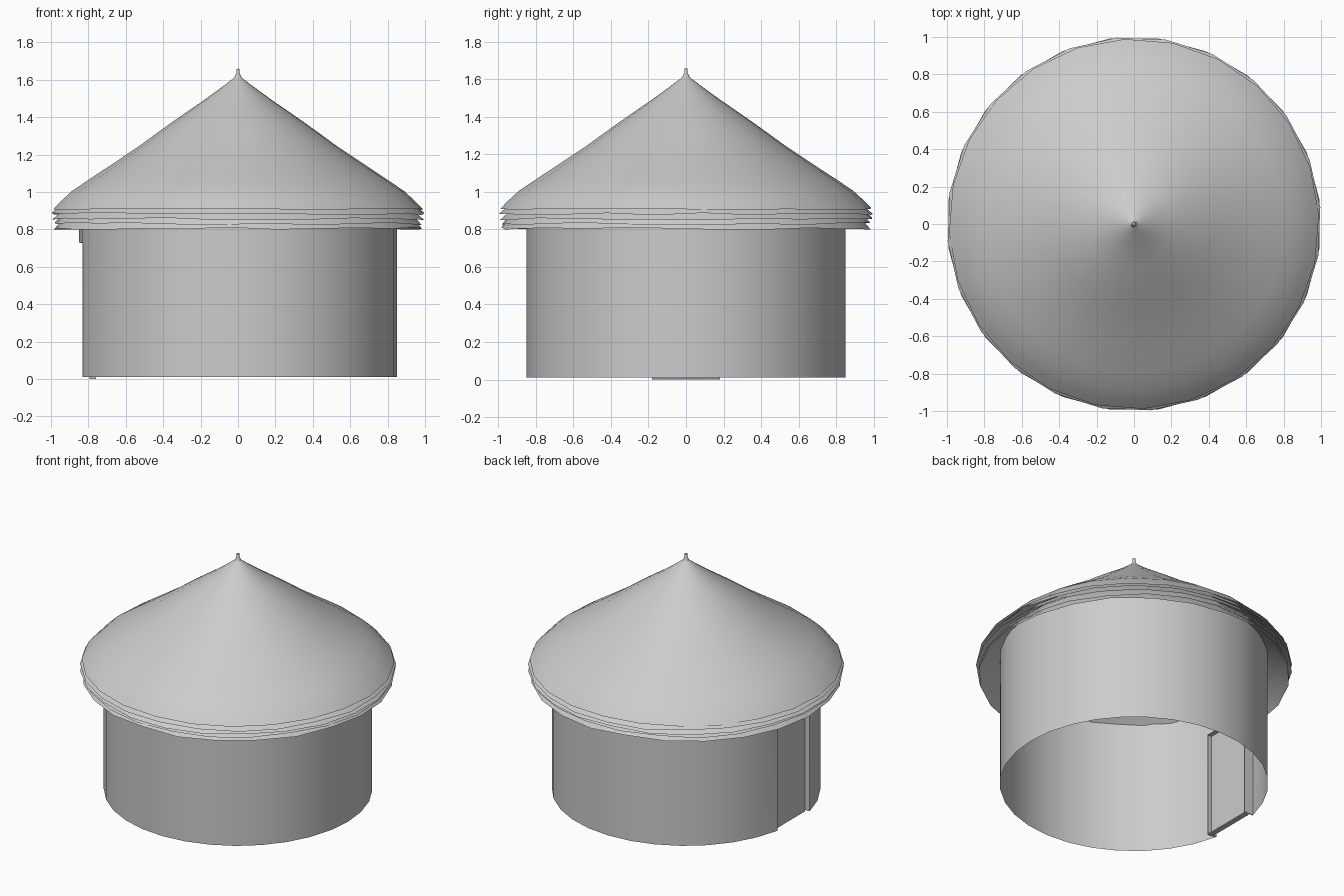
import bpy, bmesh, math, random

if "Cube" in bpy.data.objects:
    bpy.data.objects.remove(bpy.data.objects["Cube"])
random.seed(4)


def make_object(name, verts, faces, smooth=True):
    me = bpy.data.meshes.new(name)
    me.from_pydata(verts, [], faces)
    bm = bmesh.new()
    bm.from_mesh(me)
    bmesh.ops.remove_doubles(bm, verts=bm.verts, dist=0.0005)
    bmesh.ops.recalc_face_normals(bm, faces=bm.faces)
    bm.to_mesh(me)
    bm.free()
    ob = bpy.data.objects.new(name, me)
    bpy.context.collection.objects.link(ob)
    if smooth:
        bpy.ops.object.select_all(action='DESELECT')
        ob.select_set(True)
        bpy.context.view_layer.objects.active = ob
        bpy.ops.object.shade_smooth_by_angle(angle=math.radians(30))
    return ob


def revolve(name, profile, sides, wobble=0.0, phase=0.0):
    """Spin an (r, z) profile around z, with a little vertical wobble at the rim."""
    verts, faces = [], []
    jit = [random.uniform(-wobble, wobble) for _ in range(sides)]
    for r, z in profile:
        for i in range(sides):
            a = 2 * math.pi * i / sides + phase
            verts.append((r * math.cos(a), r * math.sin(a), z + jit[i] * r ** 3))
    for k in range(len(profile) - 1):
        for i in range(sides):
            j = (i + 1) % sides
            faces.append((k * sides + i, k * sides + j,
                          (k + 1) * sides + j, (k + 1) * sides + i))
    return make_object(name, verts, faces)


def box(name, lo, hi):
    bpy.ops.mesh.primitive_cube_add(size=1, location=[(a + b) / 2 for a, b in zip(lo, hi)])
    ob = bpy.context.object
    ob.name = name
    ob.scale = [b - a for a, b in zip(lo, hi)]


# Round wall with a doorway on the -x side
R, Z0, ZD, Z1 = 0.85, 0.01, 0.73, 0.96
half = math.asin(0.18 / R)
n = 30
angles = [math.pi + half + (2 * math.pi - 2 * half) * i / n for i in range(n + 1)] + [math.pi]
verts = [(R * math.cos(a), R * math.sin(a), z) for z in (Z0, ZD, Z1) for a in angles]
m = len(angles)
faces = []
for row in range(2):
    for i in range(m):
        if row == 0 and i >= n:
            continue                      # doorway gap below the lintel
        j = (i + 1) % m
        faces.append((row * m + i, row * m + j, (row + 1) * m + j, (row + 1) * m + i))
make_object("round_wall", verts, faces)

# Recessed door and its reveal
box("door_panel", (-0.795, -0.18, 0.0), (-0.788, 0.18, ZD))
for name, y in (("door_jamb_left", -0.18), ("door_jamb_right", 0.18)):
    box(name, (-0.831, y - 0.003, Z0), (-0.76, y + 0.003, ZD))
box("door_head", (-0.845, -0.18, ZD - 0.003), (-0.76, 0.18, ZD + 0.003))
box("door_sill", (-0.79, -0.18, 0.0), (-0.76, 0.18, 0.008))

# Overlapping thatch layers: one full cone and shorter shells nested below it
slope = [(0.1, 1.55), (0.2, 1.478), (0.22, 1.465), (0.34, 1.382), (0.43, 1.318),
         (0.53, 1.245), (0.63, 1.178), (0.71, 1.125), (0.8, 1.066), (0.89, 1.005),
         (0.95, 0.95), (0.99, 0.908)]
top = [(0.0, 1.66), (0.009, 1.656), (0.009, 1.635), (0.02, 1.61), (0.045, 1.592)]
revolve("thatch_top", top + slope, 24, 0.003, 0.05)
for k in range(1, 5):
    drop = 0.026 * k
    r_end = 1.0 if k < 3 else 0.985
    shell = [(r, z - drop * min(1, r + 0.1)) for r, z in slope[2:-1]]
    shell.append((r_end, 0.908 - drop))
    revolve("thatch_layer_%d" % k, shell, 24, 0.007, 0.05 + 0.04 * k)
